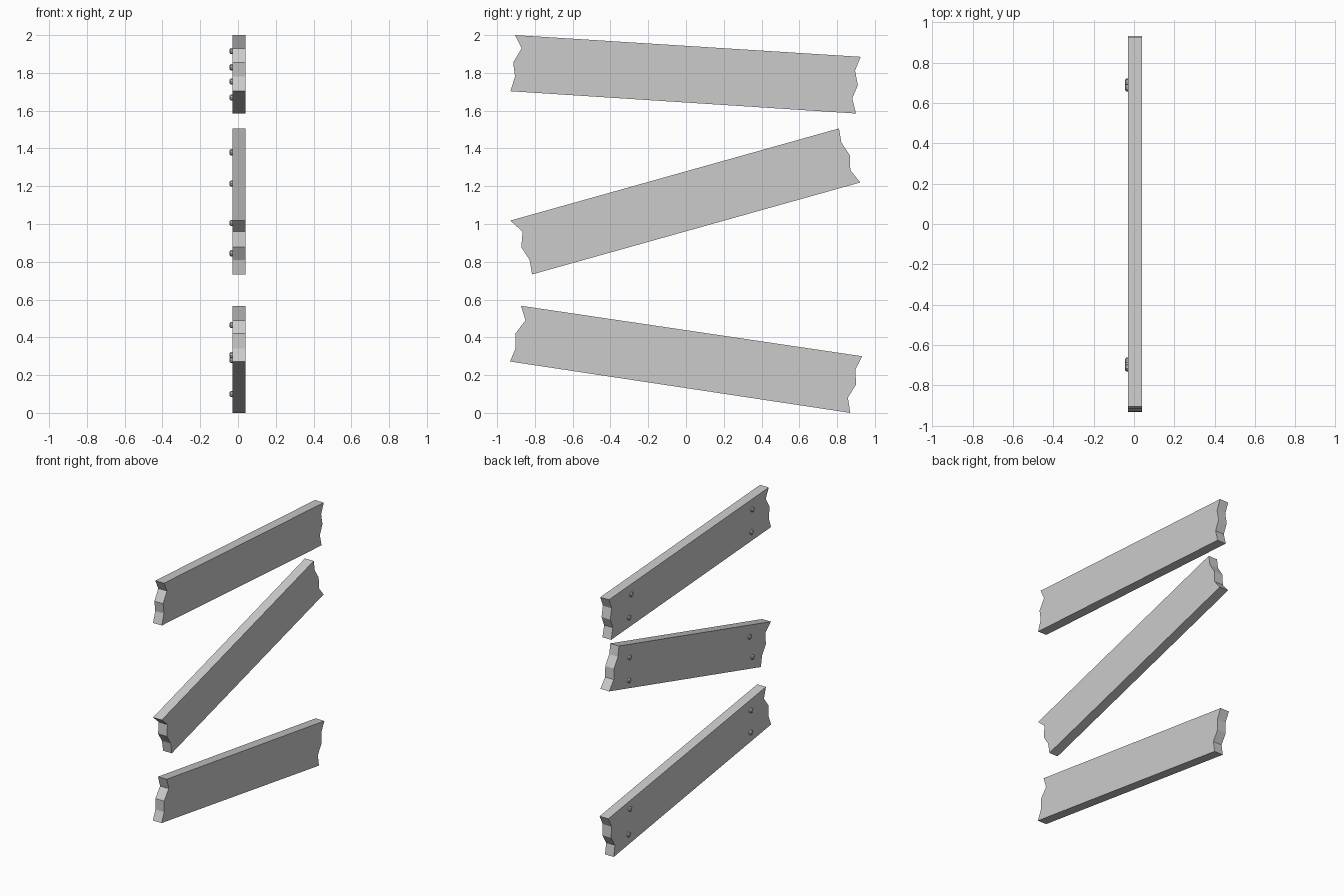
import bpy, bmesh
from mathutils import Matrix

if "Cube" in bpy.data.objects:
    bpy.data.objects.remove(bpy.data.objects["Cube"])

X_BACK, X_FRONT = -0.03, 0.04     # plank faces
NAIL_R, NAIL_OUT = 0.017, 0.014   # nail head radius and projection


def finish(bm, name):
    bmesh.ops.recalc_face_normals(bm, faces=bm.faces)
    mesh = bpy.data.meshes.new(name)
    bm.to_mesh(mesh)
    bm.free()
    obj = bpy.data.objects.new(name, mesh)
    bpy.context.collection.objects.link(obj)
    return obj


def plank(name, left, right):
    """Extrude a board outline; both broken ends are listed top to bottom."""
    bm = bmesh.new()
    outline = left + right[::-1]
    face = bm.faces.new([bm.verts.new((X_BACK, y, z)) for y, z in outline])
    ext = bmesh.ops.extrude_face_region(bm, geom=[face], use_keep_orig=True)
    verts = [g for g in ext["geom"] if isinstance(g, bmesh.types.BMVert)]
    bmesh.ops.translate(bm, verts=verts, vec=(X_FRONT - X_BACK, 0, 0))
    return finish(bm, name)


def nails(name, spots):
    """Chamfered round heads standing out of the -x face."""
    bm = bmesh.new()
    split = NAIL_OUT * 0.65
    for y, z in spots:
        for r1, r2, x0, x1 in ((NAIL_R, NAIL_R, -0.005, split),
                               (NAIL_R, NAIL_R * 0.65, split, NAIL_OUT)):
            turn = (Matrix.Translation((X_BACK - (x0 + x1) / 2, y, z))
                    @ Matrix.Rotation(-1.5707963, 4, 'Y'))
            bmesh.ops.create_cone(bm, cap_ends=False, segments=10, radius1=r1,
                                  radius2=r2, depth=x1 - x0, matrix=turn)
    bmesh.ops.remove_doubles(bm, verts=bm.verts, dist=0.0005)
    bmesh.ops.holes_fill(bm, edges=[e for e in bm.edges if e.is_boundary], sides=0)
    return finish(bm, name)


# each board: left broken end, right broken end, nail positions (y, z)
boards = {
    "top": (
        [(-.905, 2.0), (-.87, 1.93), (-.915, 1.855), (-.905, 1.78), (-.93, 1.703)],
        [(.925, 1.885), (.895, 1.812), (.91, 1.735), (.88, 1.665), (.90, 1.585)],
        [(.675, 1.83), (.70, 1.67), (-.71, 1.915), (-.70, 1.755)]),
    "middle": (
        [(-.93, 1.018), (-.865, .96), (-.872, .877), (-.828, .81), (-.815, .733)],
        [(.81, 1.506), (.822, 1.433), (.867, 1.364), (.87, 1.285), (.923, 1.22)],
        [(.695, 1.38), (.70, 1.215), (-.68, 1.005), (-.715, .845)]),
    "bottom": (
        [(-.873, .567), (-.85, .49), (-.903, .42), (-.903, .34), (-.932, .272)],
        [(.932, .30), (.897, .23), (.90, .15), (.857, .08), (.87, .0)],
        [(.69, .28), (.705, .10), (-.695, .465), (-.695, .305)]),
}

for label, (left, right, spots) in boards.items():
    plank(label + "_plank", left, right)
    nails(label + "_nails", spots)
